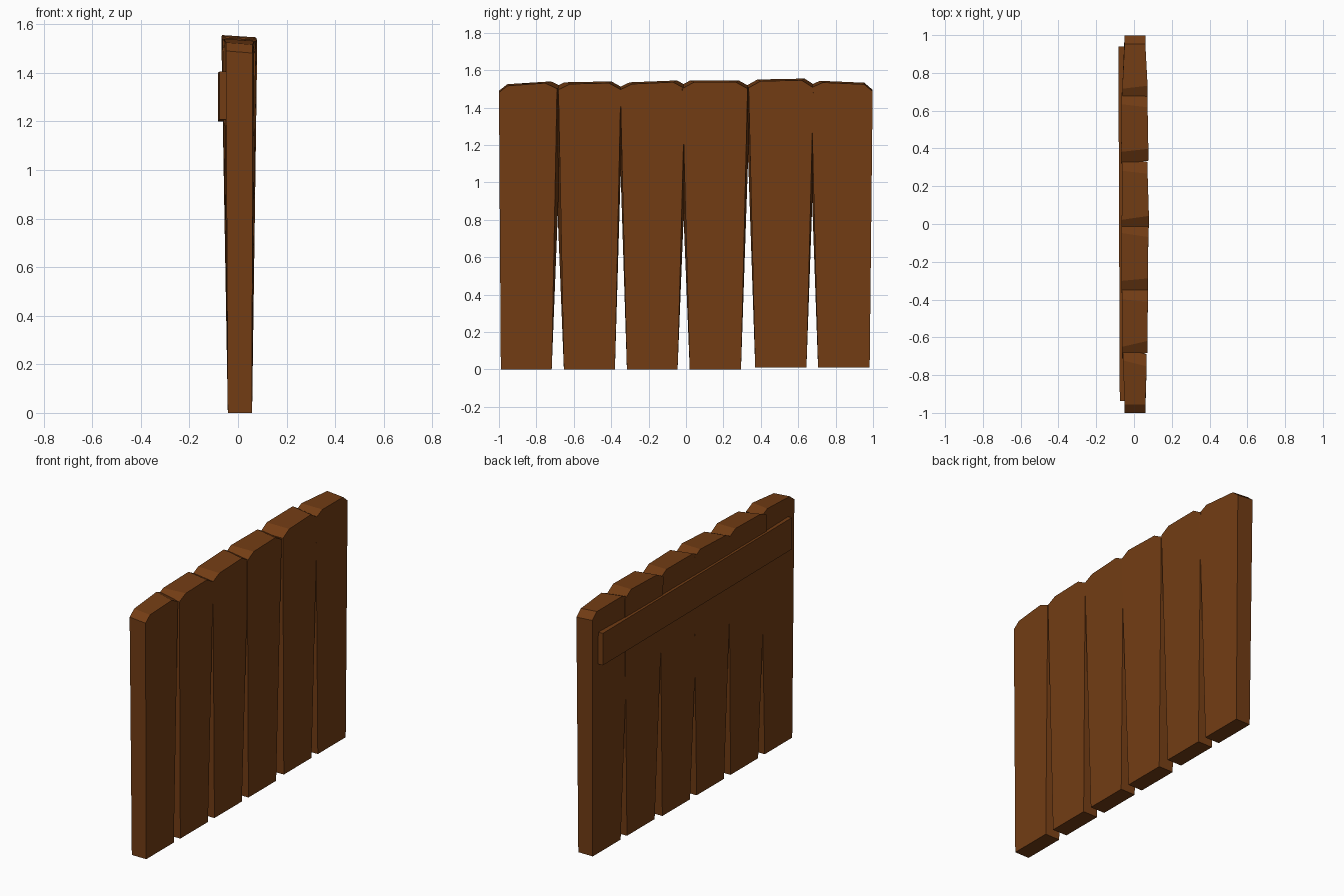
import bpy, bmesh

# single wood colour
wood = bpy.data.materials.new("brown wood")
wood.diffuse_color = (0.17, 0.046, 0.007, 1)


def loft(name, front, back):
    """Solid between two matching outlines of (x, y, z) points."""
    bm = bmesh.new()
    f = [bm.verts.new(p) for p in front]
    b = [bm.verts.new(p) for p in back]
    n = len(f)
    bm.faces.new(f)
    bm.faces.new(b[::-1])
    for i in range(n):
        j = (i + 1) % n
        bm.faces.new((f[i], b[i], b[j], f[j]))
    bmesh.ops.recalc_face_normals(bm, faces=bm.faces)
    me = bpy.data.meshes.new(name)
    bm.to_mesh(me)
    bm.free()
    me.materials.append(wood)
    ob = bpy.data.objects.new(name, me)
    bpy.context.collection.objects.link(ob)
    return ob


# planks: bottom y range, bottom z, shoulder/top heights, front x and back x at the top
planks = [
    (-0.99, -0.718, 0.0, (1.49, 1.525, 1.54, 1.51), (0.060, 0.067), (-0.050, -0.058)),
    (-0.653, -0.38, 0.0, (1.505, 1.535, 1.54, 1.505), (0.072, 0.073), (-0.063, -0.063)),
    (-0.316, -0.045, 0.0, (1.505, 1.535, 1.545, 1.51), (0.073, 0.076), (-0.065, -0.065)),
    (0.02, 0.294, 0.0, (1.51, 1.545, 1.545, 1.51), (0.079, 0.072), (-0.065, -0.063)),
    (0.37, 0.644, 0.01, (1.515, 1.55, 1.555, 1.515), (0.076, 0.072), (-0.068, -0.065)),
    (0.706, 0.982, 0.01, (1.515, 1.543, 1.533, 1.495), (0.072, 0.060), (-0.062, -0.050)),
]
# joints: centre y, half gap at the top on the front and on the back
joints = [(-1.0, 0, 0), (-0.686, 0.004, -0.027), (-0.35, -0.001, -0.014),
          (-0.013, -0.007, -0.028), (0.332, 0.003, -0.013), (0.675, -0.006, -0.022),
          (0.998, 0, 0)]

for i, (y0, y1, zb, (sl, tl, tr, sr), fx, bx) in enumerate(planks):
    sides = []
    for k, (xb, (xl, xr), dz) in enumerate(((0.058, fx, -0.009), (-0.042, bx, 0))):
        l = joints[i][0] + joints[i][1 + k]
        r = joints[i + 1][0] - joints[i + 1][1 + k]
        il, ir = l + (0.045 if i == 0 else 0.063), r - (0.045 if i == 5 else 0.063)
        sides.append([(xb, y0, zb), (xb, y1, zb), (xr, r, sr + dz),
                      (xr, ir, tr + dz), (xl, il, tl + dz), (xl, l, sl + dz)])
    loft(f"plank_{i + 1}", *sides)

# back rail, leaning slightly out toward +y
rail = [(-0.938, 1.207), (0.94, 1.2), (0.94, 1.4), (-0.938, 1.405)]
loft("back_rail",
     [(-0.045, y, z) for y, z in rail],
     [(-0.079 - 0.004 * y, y, z) for y, z in rail])
